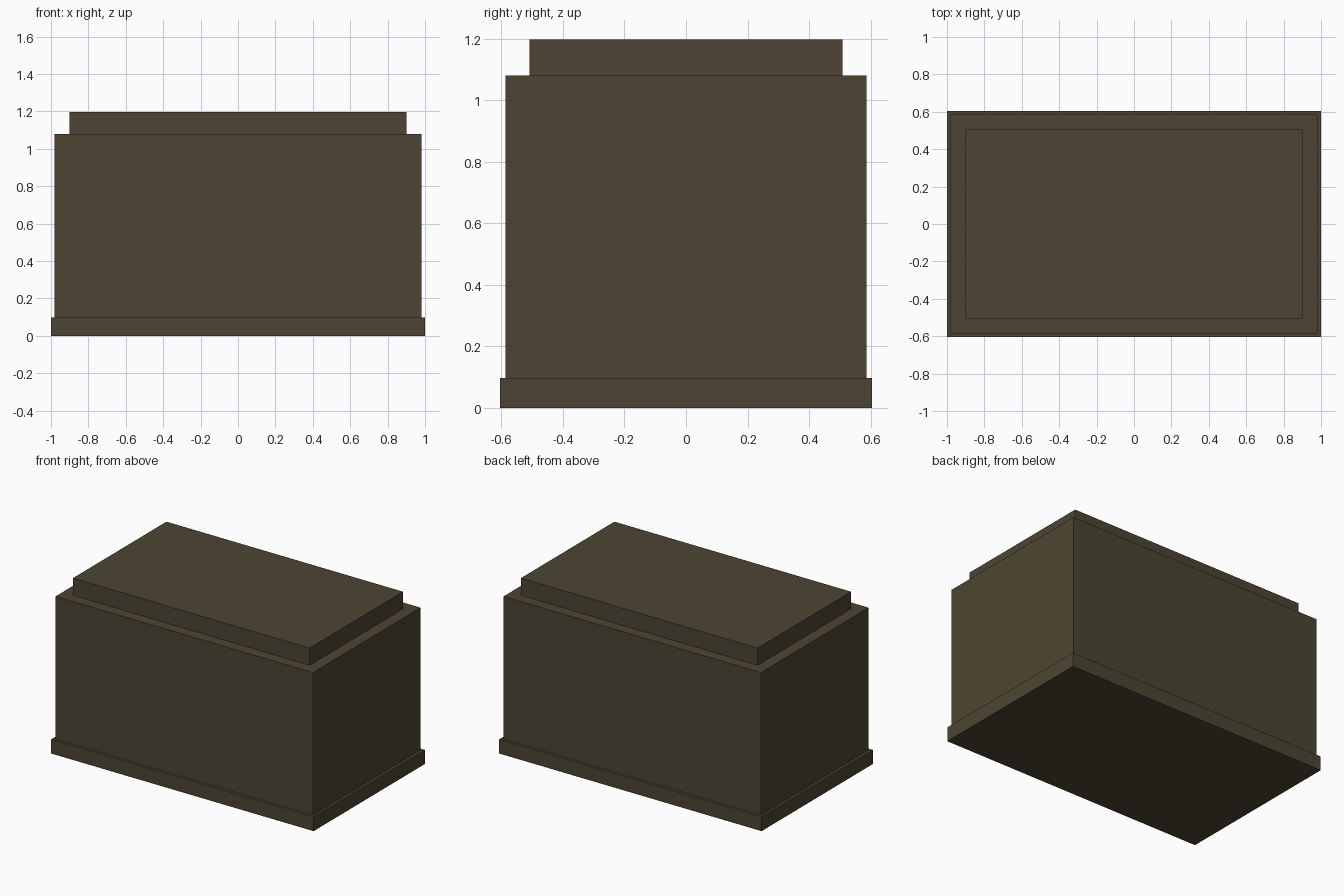
import bpy
import bmesh
from mathutils import Matrix, Vector

default = bpy.data.objects.get("Cube")
if default:
    bpy.data.objects.remove(default, do_unlink=True)

# Single dark olive brown finish
COLOUR = (0.074, 0.060, 0.033, 1)
finish = bpy.data.materials.new("dark_olive_brown")
finish.use_nodes = True
finish.diffuse_color = COLOUR
finish.node_tree.nodes["Principled BSDF"].inputs["Base Color"].default_value = COLOUR


def block(name, width, depth, bottom, top):
    """Sharp-edged box centred on x and y, spanning bottom to top."""
    mesh = bpy.data.meshes.new(name)
    bm = bmesh.new()
    place = Matrix.Translation(Vector((0, 0, (bottom + top) / 2)))
    size = Matrix.Diagonal((width, depth, top - bottom, 1))
    bmesh.ops.create_cube(bm, size=1, matrix=place @ size)
    bm.to_mesh(mesh)
    bm.free()
    mesh.materials.append(finish)
    obj = bpy.data.objects.new(name, mesh)
    bpy.context.collection.objects.link(obj)
    return obj


# Wide plinth, main body and inset lid, stacked
block("base_plinth", 2.0, 1.21, 0, 0.098)
block("main_body", 1.962, 1.172, 0.098, 1.08)
block("raised_lid", 1.804, 1.018, 1.08, 1.198)
